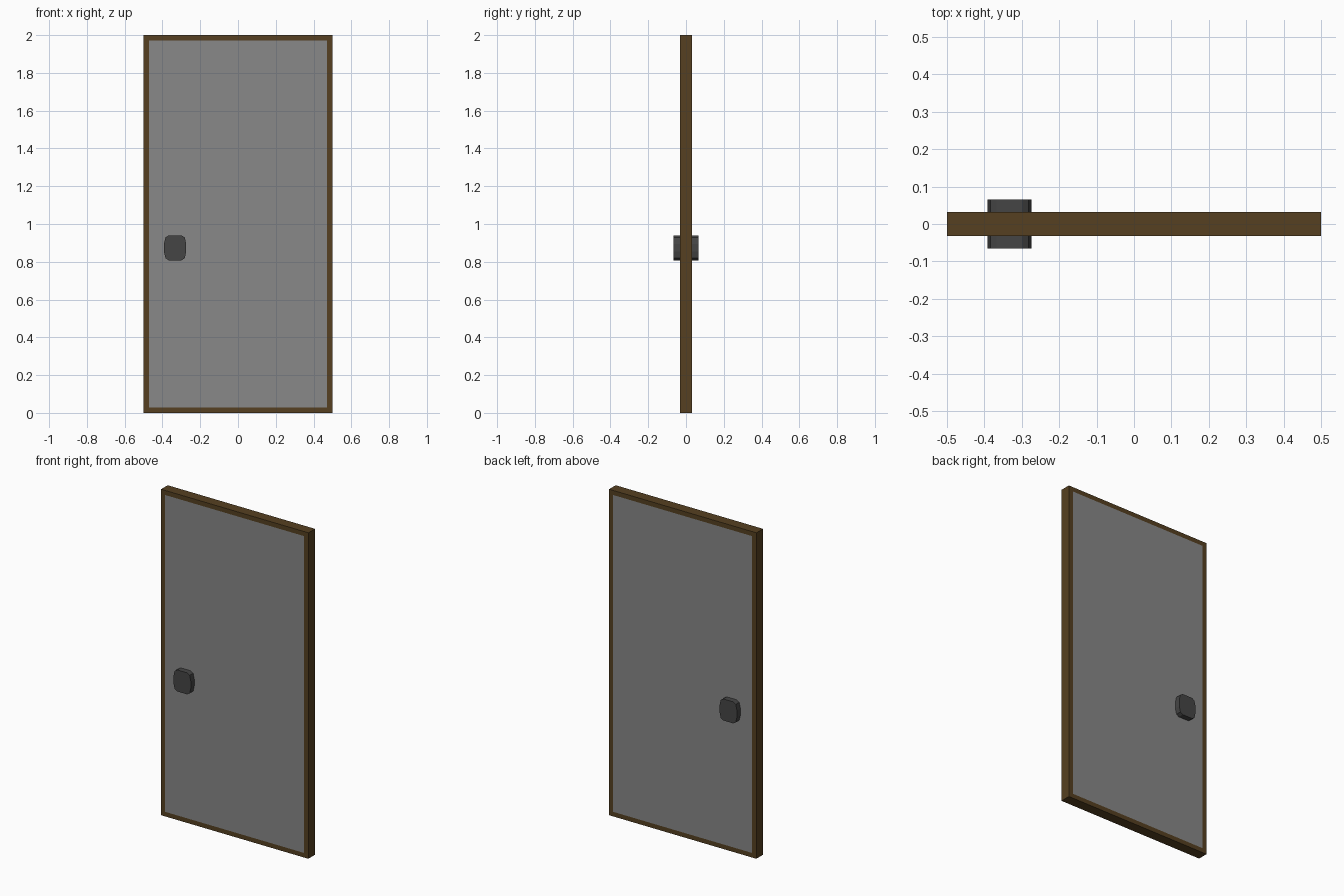
import bpy
import bmesh

cube = bpy.data.objects.get("Cube")
if cube:
    bpy.data.objects.remove(cube, do_unlink=True)

WIDTH, HEIGHT, DEPTH, BORDER = 1.0, 2.0, 0.064, 0.028


def make_material(name, colour):
    mat = bpy.data.materials.new(name)
    mat.use_nodes = True
    mat.diffuse_color = (*colour, 1)
    mat.node_tree.nodes["Principled BSDF"].inputs["Base Color"].default_value = (*colour, 1)
    return mat


wood = make_material("brown wood", (0.092, 0.051, 0.015))
grey = make_material("grey panel", (0.246, 0.246, 0.246))
dark = make_material("dark metal", (0.06, 0.06, 0.06))


def extruded(name, outline, depth, mat, hole=None):
    """Extrude an x-z outline through y, with an optional matching hole."""
    bm = bmesh.new()
    loops = [outline] + ([hole] if hole else [])
    rings = [[[bm.verts.new((x, y, z)) for x, z in loop] for loop in loops]
             for y in (-depth / 2, depth / 2)]
    count = len(outline)
    for i in range(count):
        j = (i + 1) % count
        for k in range(len(loops)):
            a, b = rings[0][k], rings[1][k]
            bm.faces.new((a[i], a[j], b[j], b[i]))
        if hole:
            for outer, inner in rings:
                bm.faces.new((outer[i], outer[j], inner[j], inner[i]))
    if not hole:
        for ring in rings:
            bm.faces.new(ring[0])
    bmesh.ops.recalc_face_normals(bm, faces=bm.faces)
    mesh = bpy.data.meshes.new(name)
    bm.to_mesh(mesh)
    bm.free()
    mesh.materials.append(mat)
    obj = bpy.data.objects.new(name, mesh)
    bpy.context.collection.objects.link(obj)
    return obj


def rectangle(inset):
    x, low, high = WIDTH / 2 - inset, inset, HEIGHT - inset
    return [(-x, low), (x, low), (x, high), (-x, high)]


# Door: border frame with the panel set flush inside it
extruded("door_frame", rectangle(0), DEPTH, wood, hole=rectangle(BORDER))
extruded("door_panel", rectangle(BORDER), DEPTH, grey)

# Knob: faceted rounded block passing through the door, mirrored from one quarter
quarter = [(0.059, 0.02), (0.051, 0.055), (0.034, 0.066)]
half = quarter + [(-x, z) for x, z in reversed(quarter)]
knob = extruded("door_knob", half + [(-x, -z) for x, z in half], 0.132, dark)
knob.location = (-0.333, 0, 0.874)
